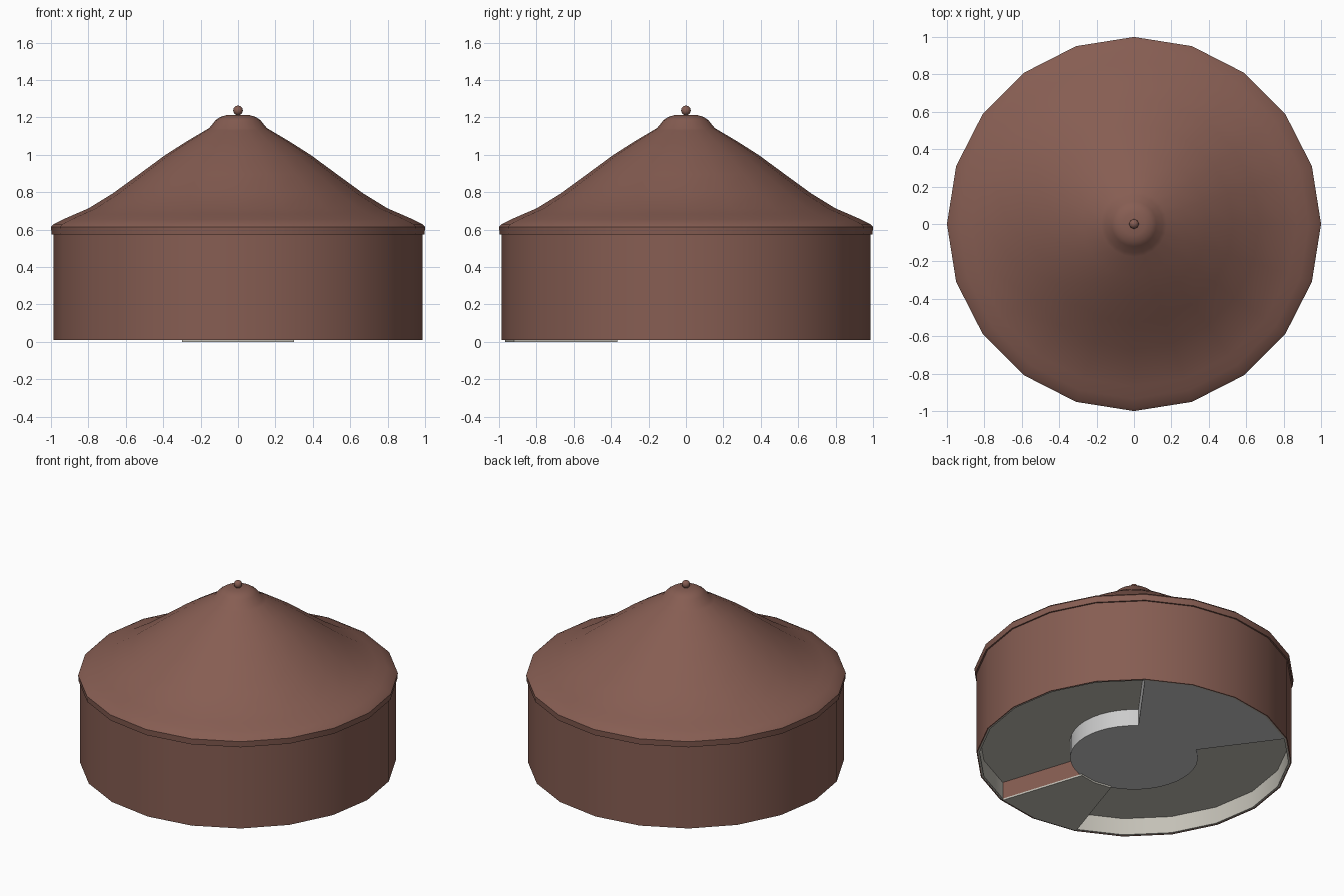
import bpy, bmesh
from math import cos, sin, pi

if "Cube" in bpy.data.objects:
    bpy.data.objects.remove(bpy.data.objects["Cube"])

SIDES = 20


def material(name, rgb):
    m = bpy.data.materials.new(name)
    m.diffuse_color = (*rgb, 1)
    m.use_nodes = True
    m.node_tree.nodes["Principled BSDF"].inputs["Base Color"].default_value = m.diffuse_color
    return m


CANVAS = material("red_brown_canvas", (0.24, 0.11, 0.085))
LINING = material("warm_grey_lining", (0.55, 0.53, 0.47))


def finish(bm, name, mat):
    bmesh.ops.remove_doubles(bm, verts=bm.verts, dist=1e-5)
    bmesh.ops.recalc_face_normals(bm, faces=bm.faces)
    mesh = bpy.data.meshes.new(name)
    bm.to_mesh(mesh)
    bm.free()
    ob = bpy.data.objects.new(name, mesh)
    bpy.context.collection.objects.link(ob)
    if mat:
        mesh.materials.append(mat)
    bpy.ops.object.select_all(action='DESELECT')
    ob.select_set(True)
    bpy.context.view_layer.objects.active = ob
    bpy.ops.object.shade_smooth_by_angle(angle=pi / 6)
    return ob


def lathe(name, profile, mat=None, first=0, last=SIDES, sides=SIDES, loop=False):
    """Turn an (r, z) profile about z from step first to step last."""
    bm = bmesh.new()
    rings = []
    for i in range(first, last + 1):
        a = 2 * pi * i / sides
        rings.append([bm.verts.new((r * cos(a), r * sin(a), z)) for r, z in profile])
    n = len(profile)
    for p, q in zip(rings, rings[1:]):
        for k in range(n if loop else n - 1):
            j = (k + 1) % n
            if profile[k][0] == 0:
                bm.faces.new((p[k], p[j], q[j]))
            elif profile[j][0] == 0:
                bm.faces.new((p[k], p[j], q[k]))
            else:
                bm.faces.new((p[k], p[j], q[j], q[k]))
    if loop and last - first < sides:
        bm.faces.new(rings[0])
        bm.faces.new(rings[-1])
    loose = [v for v in bm.verts if not v.link_faces]
    bmesh.ops.delete(bm, geom=loose, context='VERTS')
    return finish(bm, name, mat)


def band(name, r0, r1, z0, z1, mat=None, first=0, last=SIDES):
    return lathe(name, [(r0, z0), (r1, z0), (r1, z1), (r0, z1)], mat, first, last, loop=True)


# Outer wall and its pale inner lining
band("outer_wall", 0.98, 0.987, 0.01, 0.6, CANVAS)
band("wall_lining", 0.968, 0.98, 0.012, 0.6, LINING)

# Sagging conical roof with a short hanging lip
lathe("roof", [(0.97, 0.60), (0.985, 0.575), (0.997, 0.575), (1.0, 0.615), (0.985, 0.63),
               (0.935, 0.655), (0.87, 0.683), (0.80, 0.713), (0.67, 0.793), (0.53, 0.895),
               (0.39, 0.998), (0.28, 1.068), (0.176, 1.13), (0.155, 1.142), (0.12, 1.185),
               (0.095, 1.202), (0.06, 1.213), (0, 1.213)], CANVAS)

# Round finial on the peak
bm = bmesh.new()
bmesh.ops.create_uvsphere(bm, u_segments=16, v_segments=10, radius=0.026)
bmesh.ops.translate(bm, verts=bm.verts, vec=(0, 0, 1.237))
finish(bm, "finial", CANVAS)

# Central ring platform
lathe("centre_platform", [(0, 0.012), (0.4, 0.012), (0.4, 0.15), (0, 0.15)], sides=40, last=40)

# Back stage and front entrance reach the ground
band("back_stage", 0.385, 0.968, 0.012, 0.15, None, 3, 7)
band("entrance_base", 0.385, 0.968, 0.012, 0.15, CANVAS, 14, 16)
band("entrance_mat", 0.385, 0.968, 0.0, 0.012, LINING, 14, 16)

# Raised side floors
for side, first, last in (("right", -4, 3), ("left", 7, 14)):
    band(side + "_floor", 0.385, 0.968, 0.128, 0.15, LINING, first, last)
